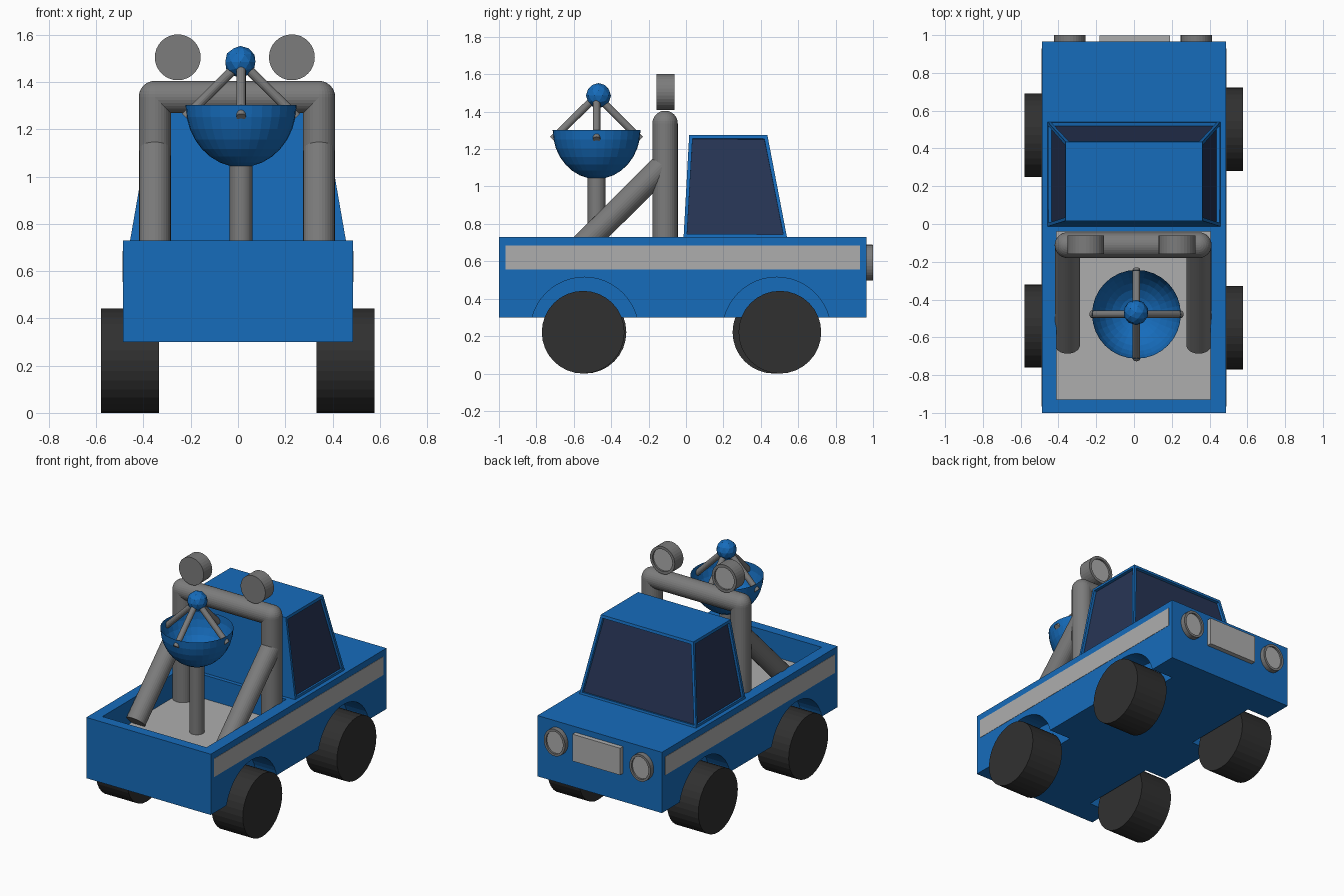
import bpy, bmesh
from math import radians
from mathutils import Vector, Matrix

if "Cube" in bpy.data.objects:
    bpy.data.objects.remove(bpy.data.objects["Cube"])


def material(name, rgb):
    m = bpy.data.materials.new(name)
    m.diffuse_color = (*rgb, 1)
    m.use_nodes = True
    m.node_tree.nodes["Principled BSDF"].inputs["Base Color"].default_value = m.diffuse_color
    return m


BLUE = material("blue_paint", (0.008, 0.15, 0.5))
GLASS = material("dark_glass", (0.02, 0.035, 0.09))
RUBBER = material("rubber", (0.03, 0.03, 0.03))
STEEL = material("steel", (0.2, 0.2, 0.2))
PALE = material("pale_grey", (0.42, 0.42, 0.42))


def finish(name, bm, *mats):
    bmesh.ops.recalc_face_normals(bm, faces=bm.faces)
    me = bpy.data.meshes.new(name)
    bm.to_mesh(me)
    bm.free()
    for m in mats:
        me.materials.append(m)
    ob = bpy.data.objects.new(name, me)
    bpy.context.collection.objects.link(ob)
    return ob


def box(name, lo, hi, mat):
    bm = bmesh.new()
    bmesh.ops.create_cube(bm, size=1)
    lo, hi = Vector(lo), Vector(hi)
    for v in bm.verts:
        v.co = (lo + hi) / 2 + v.co * (hi - lo)
    return finish(name, bm, mat)


def add_rod(bm, a, b, r, sides=32):
    a, b = Vector(a), Vector(b)
    rot = (b - a).to_track_quat('Z', 'Y').to_matrix().to_4x4()
    bmesh.ops.create_cone(bm, cap_ends=True, segments=sides, radius1=r, radius2=r,
                          depth=(b - a).length,
                          matrix=Matrix.Translation((a + b) / 2) @ rot)


def rod(name, a, b, r, mat, sides=32):
    bm = bmesh.new()
    add_rod(bm, a, b, r, sides)
    return finish(name, bm, mat)


def lamp(name, x, z, y0, y1, r, stretch=1.0):
    """Round lamp facing +y with a rim and a sunken lens."""
    bm = bmesh.new()
    add_rod(bm, (x, y0, z), (x, y1, z), r)
    for v in bm.verts:
        v.co.z = z + (v.co.z - z) * stretch
    bm.normal_update()
    cap = max((f for f in bm.faces if len(f.verts) > 4), key=lambda f: f.calc_center_median().y)
    bmesh.ops.inset_region(bm, faces=[cap], thickness=r * 0.2)
    ret = bmesh.ops.extrude_discrete_faces(bm, faces=[cap])
    lens = ret['faces'][0]
    bmesh.ops.translate(bm, verts=lens.verts, vec=(0, -0.012, 0))
    lens.material_index = 1
    return finish(name, bm, STEEL, PALE)


# Body with bed opening and wheel arches cut out
body = box("body", (-0.487, -1, 0.30), (0.487, 0.965, 0.73), BLUE)
cutters = [box("bed_cutter", (-0.41, -0.93, 0.56), (0.405, -0.04, 0.9), BLUE)]
for s in (-1, 1):
    for y in (-0.543, 0.485):
        cutters.append(rod("arch_cutter", (s * 0.32, y, 0.225), (s * 0.6, y, 0.225), 0.29, BLUE, 48))
for c in cutters:
    c.hide_render = True
    mod = body.modifiers.new("cut", 'BOOLEAN')
    mod.operation = 'DIFFERENCE'
    mod.solver = 'EXACT'
    mod.object = c
bpy.context.view_layer.objects.active = body
for mod in list(body.modifiers):
    bpy.ops.object.modifier_apply(modifier=mod.name)
for c in cutters:
    bpy.data.objects.remove(c)

# Bed floor and side stripes
box("bed_floor", (-0.41, -0.93, 0.555), (0.405, -0.04, 0.563), PALE)
for s, side in ((-1, "left"), (1, "right")):
    xs = sorted((s * 0.482, s * 0.489))
    box(side + "_stripe", (xs[0], -0.965, 0.555), (xs[1], 0.93, 0.685), PALE)

# Cab: tapered block with sunken windows at the sides and windscreen
bm = bmesh.new()
bmesh.ops.create_cube(bm, size=1)
for v in bm.verts:
    top, fore = v.co.z > 0, v.co.y > 0
    x = 0.362 if top else 0.457
    y = (0.435 if fore else 0.017) if top else (0.54 if fore else -0.013)
    v.co = (x if v.co.x > 0 else -x, y, 1.275 if top else 0.728)
bm.normal_update()
for f in [f for f in bm.faces if f.normal.y > 0.7 or abs(f.normal.x) > 0.7]:
    bmesh.ops.inset_region(bm, faces=[f], thickness=0.026)
    n = f.normal.copy()
    pane = bmesh.ops.extrude_discrete_faces(bm, faces=[f])['faces'][0]
    bmesh.ops.translate(bm, verts=pane.verts, vec=n * -0.018)
    pane.material_index = 1
finish("cab", bm, BLUE, GLASS)

# Wheels: left pair sits slightly further from the right pair's line
for side, x0, x1, ys in (("left", -0.58, -0.335, (-0.54, 0.47)),
                         ("right", 0.332, 0.577, (-0.55, 0.502))):
    for end, y in zip(("tail", "nose"), ys):
        rod(f"{side}_{end}_wheel", (x0, y, 0.221), (x1, y, 0.221), 0.221, RUBBER)

# Roll bar: two posts, cross tube and round corners
L, R, Y, Z, T = -0.352, 0.343, -0.112, 1.337, 0.068
bm = bmesh.new()
for x in (L, R):
    add_rod(bm, (x, Y, 0.56), (x, Y, Z), T)
    bmesh.ops.create_uvsphere(bm, u_segments=32, v_segments=16, radius=T,
                              matrix=Matrix.Translation((x, Y, Z)))
add_rod(bm, (L, Y, Z), (R, Y, Z), T)
finish("roll_bar", bm, STEEL)

# Slanted braces
for side, x in (("left", L), ("right", R)):
    rod(side + "_brace", (x, -0.64, 0.597), (x, -0.115, 1.118), 0.066, STEEL)

# Roof lamps, headlights and grille
for side, x in (("left", -0.255), ("right", 0.228)):
    lamp(side + "_roof_lamp", x, 1.505, -0.158, -0.062, 0.097)
for side, x in (("left", -0.34), ("right", 0.33)):
    lamp(side + "_headlight", x, 0.593, 0.95, 1.0, 0.083, 1.15)
box("grille", (-0.183, 0.95, 0.50), (0.19, 0.998, 0.69), PALE)

# Dish: post, open half-round bowl, four struts and a ball
CX, CY = 0.013, -0.478
rod("dish_post", (CX, CY, 0.56), (CX, CY, 1.06), 0.048, STEEL)
bm = bmesh.new()
bmesh.ops.create_uvsphere(bm, u_segments=32, v_segments=16, radius=1)
bmesh.ops.delete(bm, geom=[v for v in bm.verts if v.co.z > 0.01], context='VERTS')
bmesh.ops.transform(bm, verts=bm.verts,
                    matrix=Matrix.Translation((CX, CY, 1.303)) @ Matrix.Diagonal((0.235, 0.235, 0.263, 1)))
finish("dish_bowl", bm, BLUE)
bm = bmesh.new()
for dx, dy in ((1, 0), (-1, 0), (0, 1), (0, -1)):
    add_rod(bm, (CX, CY, 1.485), (CX + dx * 0.235, CY + dy * 0.235, 1.252), 0.02, 16)
finish("dish_struts", bm, STEEL)
bm = bmesh.new()
bmesh.ops.create_icosphere(bm, subdivisions=2, radius=0.067,
                           matrix=Matrix.Translation((CX - 0.003, CY + 0.01, 1.486)))
finish("dish_ball", bm, BLUE)
